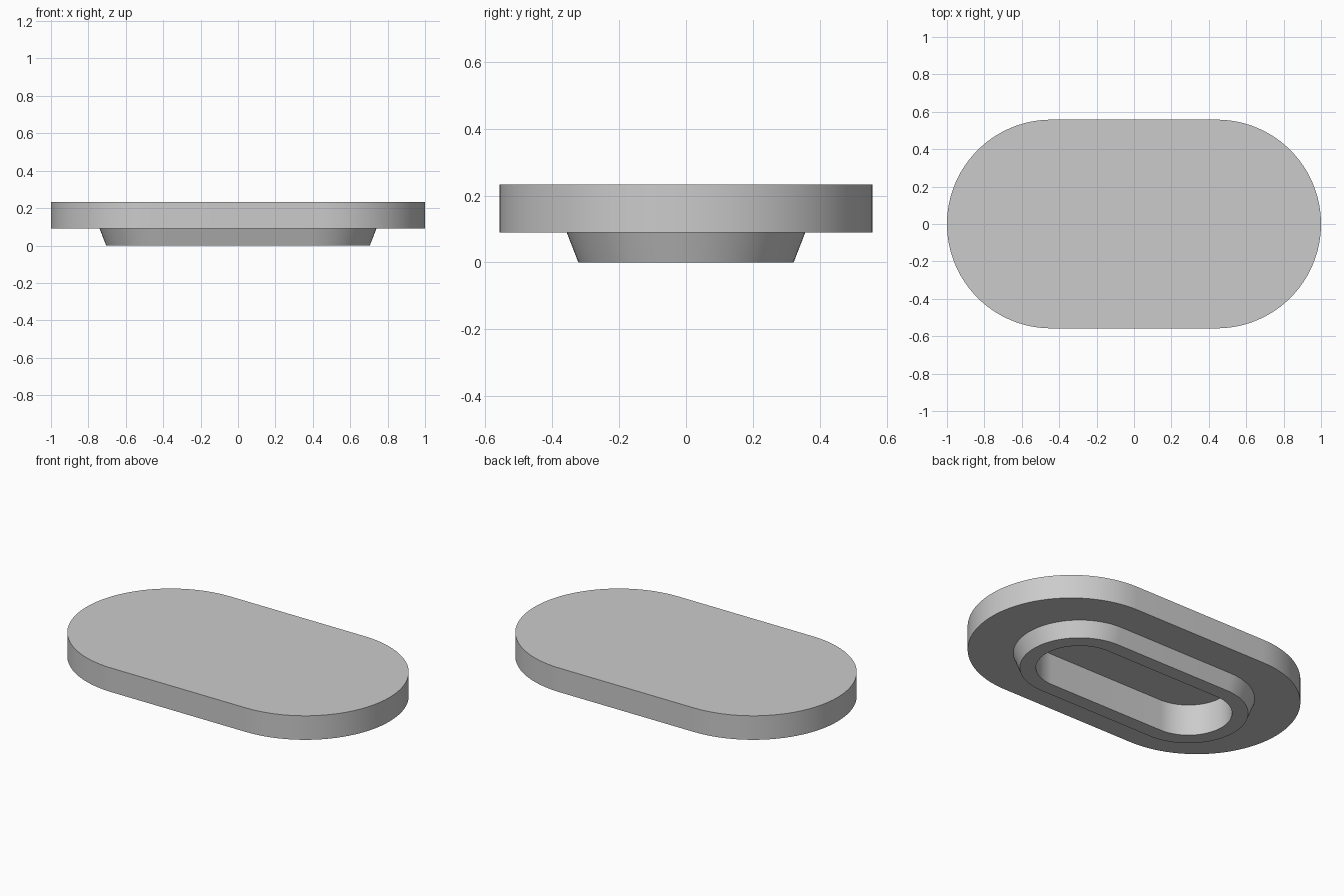
import bpy
import bmesh
from math import sin, cos, pi, radians

cube = bpy.data.objects.get("Cube")
if cube:
    bpy.data.objects.remove(cube, do_unlink=True)

grey = bpy.data.materials.new("light_grey")
grey.use_nodes = True
colour = (0.6, 0.6, 0.6, 1)
grey.diffuse_color = colour
grey.node_tree.nodes["Principled BSDF"].inputs["Base Color"].default_value = colour

ARC_STEPS = 48


def stadium_ring(bm, half_straight, radius, z):
    """Closed outline: two half circles joined by straight sides."""
    verts = []
    for side, start in ((1, -pi / 2), (-1, pi / 2)):
        for i in range(ARC_STEPS + 1):
            a = start + pi * i / ARC_STEPS
            verts.append(bm.verts.new((side * half_straight + radius * cos(a),
                                       radius * sin(a), z)))
    return verts


def stadium_loft(name, profile):
    """Skin stadium outlines in order and cap the first and last."""
    bm = bmesh.new()
    rings = [stadium_ring(bm, *step) for step in profile]
    for lower, upper in zip(rings, rings[1:]):
        for i in range(len(lower)):
            j = (i + 1) % len(lower)
            bm.faces.new((lower[i], lower[j], upper[j], upper[i]))
    bm.faces.new(rings[0])
    bm.faces.new(rings[-1])
    bmesh.ops.recalc_face_normals(bm, faces=bm.faces)
    mesh = bpy.data.meshes.new(name)
    bm.to_mesh(mesh)
    bm.free()
    mesh.materials.append(grey)
    obj = bpy.data.objects.new(name, mesh)
    bpy.context.collection.objects.link(obj)
    bpy.context.view_layer.objects.active = obj
    obj.select_set(True)
    bpy.ops.object.shade_smooth_by_angle(angle=radians(20))
    obj.select_set(False)
    return obj


# Rounded plate with a tapered foot rim and a pocket cut up into the underside
INNER, OUTER = 0.383, 0.442
stadium_loft("plate_with_hollow_foot", [
    (INNER, 0.235, 0.187),   # pocket ceiling
    (INNER, 0.235, 0.0),     # pocket mouth
    (INNER, 0.322, 0.0),     # foot rim
    (INNER, 0.357, 0.09),    # foot meets plate
    (OUTER, 0.558, 0.09),    # plate underside
    (OUTER, 0.558, 0.233),   # plate top
])
